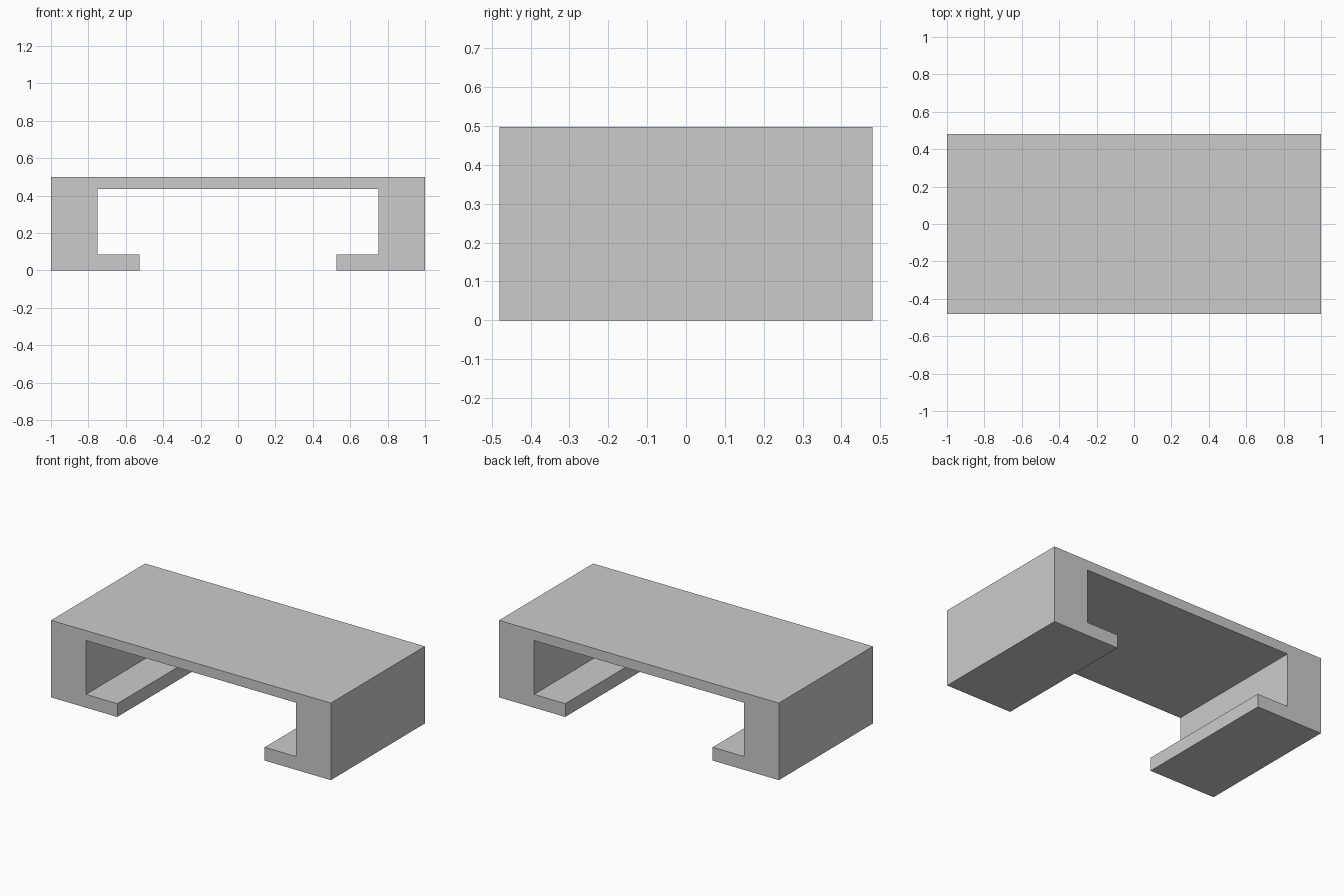
import bpy, bmesh

if "Cube" in bpy.data.objects:
    bpy.data.objects.remove(bpy.data.objects["Cube"])

HALF_DEPTH = 0.48

# Right half of the C-shaped channel section (x, z), top centre round to lip
half = [(1.0, 0.498), (1.0, 0.0), (0.527, 0.0), (0.527, 0.086),
        (0.75, 0.086), (0.75, 0.434)]
profile = half + [(-x, z) for x, z in reversed(half)]

# Channel bracket: extrude the mirrored section along y
bm = bmesh.new()
face = bm.faces.new([bm.verts.new((x, -HALF_DEPTH, z)) for x, z in profile])
result = bmesh.ops.extrude_face_region(bm, geom=[face], use_keep_orig=True)
moved = [g for g in result["geom"] if isinstance(g, bmesh.types.BMVert)]
bmesh.ops.translate(bm, verts=moved, vec=(0, 2 * HALF_DEPTH, 0))
bmesh.ops.recalc_face_normals(bm, faces=bm.faces)

mesh = bpy.data.meshes.new("channel_bracket")
bm.to_mesh(mesh)
bm.free()
bpy.context.collection.objects.link(bpy.data.objects.new("channel_bracket", mesh))
